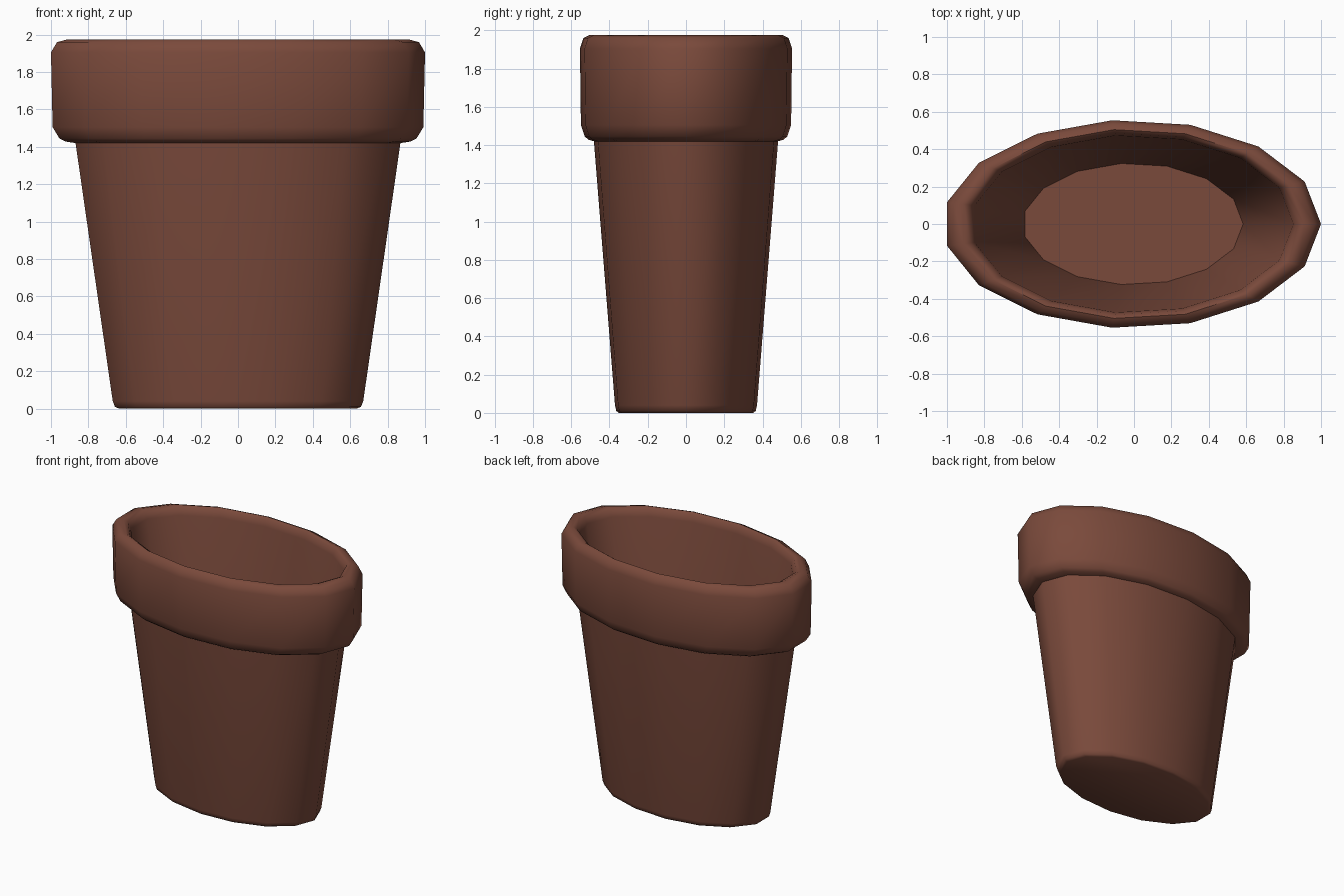
import bpy, bmesh, math

if "Cube" in bpy.data.objects:
    bpy.data.objects.remove(bpy.data.objects["Cube"])

SIDES = 15
DEPTH = 0.5575 / 1.011      # oval ratio y / x
SHIFT = -0.011              # recentres the odd-sided ring

# wall profile (radius, z): outside bottom -> rim -> inside floor
profile = [(0.64, 0.0), (0.665, 0.01), (0.677, 0.04),
           (0.878, 1.42), (0.93, 1.428), (0.965, 1.445), (1.002, 1.505),
           (1.011, 1.905), (0.978, 1.96), (0.92, 1.975),
           (0.885, 1.96), (0.862, 1.91), (0.59, 0.07)]

clay = bpy.data.materials.new("terracotta brown")
clay.diffuse_color = (0.195, 0.068, 0.044, 1)
clay.use_nodes = True
clay.node_tree.nodes["Principled BSDF"].inputs["Base Color"].default_value = clay.diffuse_color

# oval flower pot, lofted ring by ring
bm = bmesh.new()
rings = []
for r, z in profile:
    rings.append([bm.verts.new((r * math.cos(a) + SHIFT * r, r * DEPTH * math.sin(a), z))
                  for a in (2 * math.pi * i / SIDES for i in range(SIDES))])
for lo, hi in zip(rings, rings[1:]):
    for i in range(SIDES):
        j = (i + 1) % SIDES
        bm.faces.new((lo[i], lo[j], hi[j], hi[i]))
bm.faces.new(rings[0][::-1])   # underside
bm.faces.new(rings[-1])        # inner floor
bmesh.ops.recalc_face_normals(bm, faces=bm.faces)

mesh = bpy.data.meshes.new("flower_pot")
bm.to_mesh(mesh)
bm.free()
mesh.materials.append(clay)
pot = bpy.data.objects.new("flower_pot", mesh)
bpy.context.collection.objects.link(pot)
bpy.context.view_layer.objects.active = pot
pot.select_set(True)
bpy.ops.object.shade_smooth_by_angle(angle=math.radians(52))
